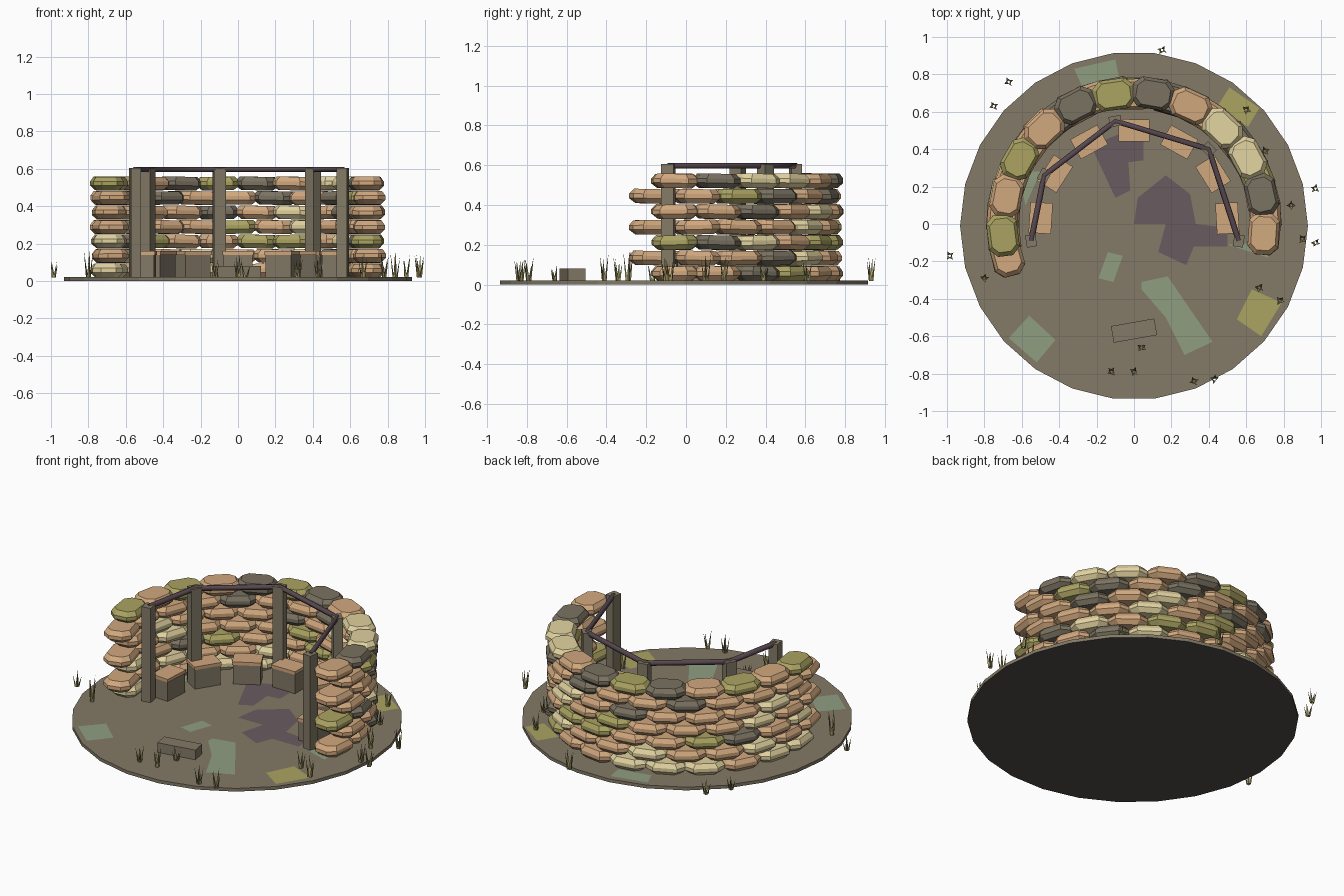
import bpy, bmesh, math, random
from math import cos, sin, radians, pi
from mathutils import Matrix, Vector

random.seed(4)
if "Cube" in bpy.data.objects:
    bpy.data.objects.remove(bpy.data.objects["Cube"])


def linear(v):
    v /= 255
    return v / 12.92 if v < 0.04 else ((v + 0.055) / 1.055) ** 2.4


def material(name, *rgb):
    m = bpy.data.materials.new(name)
    m.use_nodes = True
    colour = [linear(v) for v in rgb] + [1]
    m.diffuse_color = colour
    m.node_tree.nodes["Principled BSDF"].inputs["Base Color"].default_value = colour
    return m


tan = material("tan", 209, 168, 126)
olive = material("olive", 171, 163, 98)
grey = material("grey_brown", 122, 114, 97)
cream = material("cream", 226, 211, 160)
earth = material("earth", 131, 122, 102)
purple = material("mud_purple", 105, 91, 95)
green = material("moss_green", 143, 158, 128)
dark = material("dark_underside", 84, 76, 76)
rail_colour = material("rail_purple", 86, 71, 78)
grass = material("grass", 128, 121, 84)


def finish(name, bm, *mats):
    bmesh.ops.recalc_face_normals(bm, faces=bm.faces)
    mesh = bpy.data.meshes.new(name)
    bm.to_mesh(mesh)
    bm.free()
    for m in mats:
        mesh.materials.append(m)
    obj = bpy.data.objects.new(name, mesh)
    bpy.context.collection.objects.link(obj)
    return obj


def place(x, y, z, angle=0):
    return Matrix.Translation((x, y, z)) @ Matrix.Rotation(angle, 4, "Z")


def box(name, mat, matrix, size):
    bm = bmesh.new()
    bmesh.ops.create_cube(bm, size=1, matrix=matrix @ Matrix.Diagonal((*size, 1)))
    return finish(name, bm, mat)


# Ground disc with a dark underside
bm = bmesh.new()
bmesh.ops.create_cone(bm, cap_ends=True, segments=26, radius1=0.93, radius2=0.93,
                      depth=0.02, matrix=place(0, -0.01, 0.01, pi / 2))
bm.normal_update()
for f in bm.faces:
    f.material_index = int(f.normal.z < -0.5)
finish("ground", bm, earth, dark)


# Painted ground patches as paper-thin plates
def patch(name, mat, *points):
    bm = bmesh.new()
    bm.faces.new([bm.verts.new((x, y, 0.022)) for x, y in points])
    bm.normal_update()
    for f in bm.faces:
        if f.normal.z < 0:
            f.normal_flip()
    mesh = bpy.data.meshes.new(name)
    bm.to_mesh(mesh)
    bm.free()
    mesh.materials.append(mat)
    bpy.context.collection.objects.link(bpy.data.objects.new(name, mesh))


patch("mud_back", purple, (-.23, .42), (-.1, .14), (-.02, .18), (-.03, .33), (.05, .34),
      (.05, .47), (-.03, .5))
patch("mud_centre", purple, (0, 0), (.17, 0), (.13, -.15), (.28, -.22), (.32, -.12),
      (.5, -.12), (.5, -.02), (.33, 0), (.3, .16), (.17, .26), (.02, .14))
patch("moss_front", green, (.04, -.35), (.17, -.5), (.27, -.7), (.42, -.63), (.18, -.28),
      (.04, -.31))
patch("moss_small", green, (-.14, -.15), (-.19, -.29), (-.11, -.31), (-.06, -.17))
patch("moss_front_right", green, (-.56, -.49), (-.67, -.61), (-.52, -.74), (-.42, -.62))
patch("moss_back", green, (-.32, .83), (-.28, .74), (-.08, .78), (-.1, .88))
patch("moss_left", green, (.5, -.11), (.72, -.18), (.72, -.1))
patch("moss_right", green, (-.58, .1), (-.5, .28), (-.62, .28))
patch("dry_back", olive, (.51, .73), (.44, .62), (.61, .52), (.67, .62))
patch("dry_front", olive, (.63, -.35), (.55, -.51), (.68, -.6), (.79, -.42))


# Sandbag wall, one object per course
def add_bag(bm, matrix, mat_index):
    outline = [(.112, .04), (.07, .082), (-.07, .082), (-.112, .04),
               (-.112, -.04), (-.07, -.082), (.07, -.082), (.112, -.04)]
    rings = []
    for z, s in ((-.036, .72), (-.011, 1), (.011, 1), (.036, .8)):
        rings.append([bm.verts.new(matrix @ Vector((x * s, y * s, z))) for x, y in outline])
    faces = [bm.faces.new(rings[0][::-1]), bm.faces.new(rings[-1])]
    for low, high in zip(rings, rings[1:]):
        for i in range(len(low)):
            j = (i + 1) % len(low)
            faces.append(bm.faces.new((low[i], low[j], high[j], high[i])))
    for f in faces:
        f.material_index = mat_index


courses = ("TTGOTTCCCTCC", "TTGCTTCTTCTT", "OGCTOOTTOGTC", "TTTCTOTTTCTT",
           "TTGTCTGTTTCT", "TOGTGTTGTTTT", "TGCCTGOGTOTO")
for row, colours in enumerate(courses):
    bm = bmesh.new()
    for i, letter in enumerate(colours):
        a = radians(-4.3 + 17.2 * i + (row % 2) * 9)
        r = 0.7 + random.uniform(-.006, .006)
        turn = a + pi / 2 + random.uniform(-.04, .04)
        add_bag(bm, place(r * cos(a), r * sin(a), 0.056 + row * 0.0775, turn)
                @ Matrix.Rotation(random.uniform(-.03, .03), 4, "Y"), "TOGC".index(letter))
    finish("sandbag_course", bm, tan, olive, grey, cream)

# Posts and the rail along their tops
posts = [(-.55, -.09), (-.48, .26), (-.1, .55), (.4, .4), (.56, -.09)]
for x, y in posts:
    box("post", earth, place(x, y, 0.31, math.atan2(y, x)), (.055, .065, .59))

curve = bpy.data.curves.new("rail", "CURVE")
curve.dimensions = "3D"
curve.bevel_depth = 0.016
curve.bevel_resolution = 1
curve.use_fill_caps = True
spline = curve.splines.new("POLY")
spline.points.add(len(posts) - 1)
for p, (x, y) in zip(spline.points, posts):
    p.co = (x, y, 0.596, 1)
curve.materials.append(rail_colour)
bpy.context.collection.objects.link(bpy.data.objects.new("rail", curve))

# Ring of seats inside the wall
for i in range(7):
    a = radians(3.5 + 28.8 * i)
    x, y = 0.5 * cos(a), 0.5 * sin(a)
    box("seat_body", earth, place(x, y, 0.08, a), (.11, .155, .124))
    box("seat_top", tan, place(x, y, 0.15, a), (.12, .165, .02))

# Loose block in front
box("loose_block", earth, place(0, -.57, 0.05, radians(10)), (.235, .09, .06))

# Grass tufts around the edge: position and height
tufts = [(.15, .93, .12), (-.67, .76, .09), (-.75, .63, .1), (.6, .61, .12), (.7, .39, .1),
         (.84, .1, .16), (.97, .19, .14), (.9, -.08, .13), (.97, -.1, .12), (.67, -.34, .13),
         (.78, -.41, .14), (.43, -.83, .14), (.32, -.84, .11), (0, -.79, .13),
         (-.12, -.79, .11), (.04, -.66, .09), (-.8, -.29, .16), (-.985, -.17, .09)]
for x, y, height in tufts:
    bm = bmesh.new()
    start = random.uniform(0, 2 * pi)
    for k in range(4):
        h = height * random.uniform(.65, 1)
        a = start + k * pi / 2 + random.uniform(-.4, .4)
        lean = Vector((cos(a), sin(a), 0))
        side = Vector((-sin(a), cos(a), 0)) * 0.009
        foot = Vector((x, y, .018)) + lean * 0.006
        tip = bm.verts.new(foot + lean * 0.02 + Vector((0, 0, h)))
        base = [bm.verts.new(foot + v) for v in (side, -side, lean * 0.008)]
        blade = [bm.faces.new(base)]
        for n in range(3):
            blade.append(bm.faces.new((base[n], base[(n + 1) % 3], tip)))
        for f in blade:
            f.material_index = k % 2
    finish("grass_tuft", bm, grass, olive)
